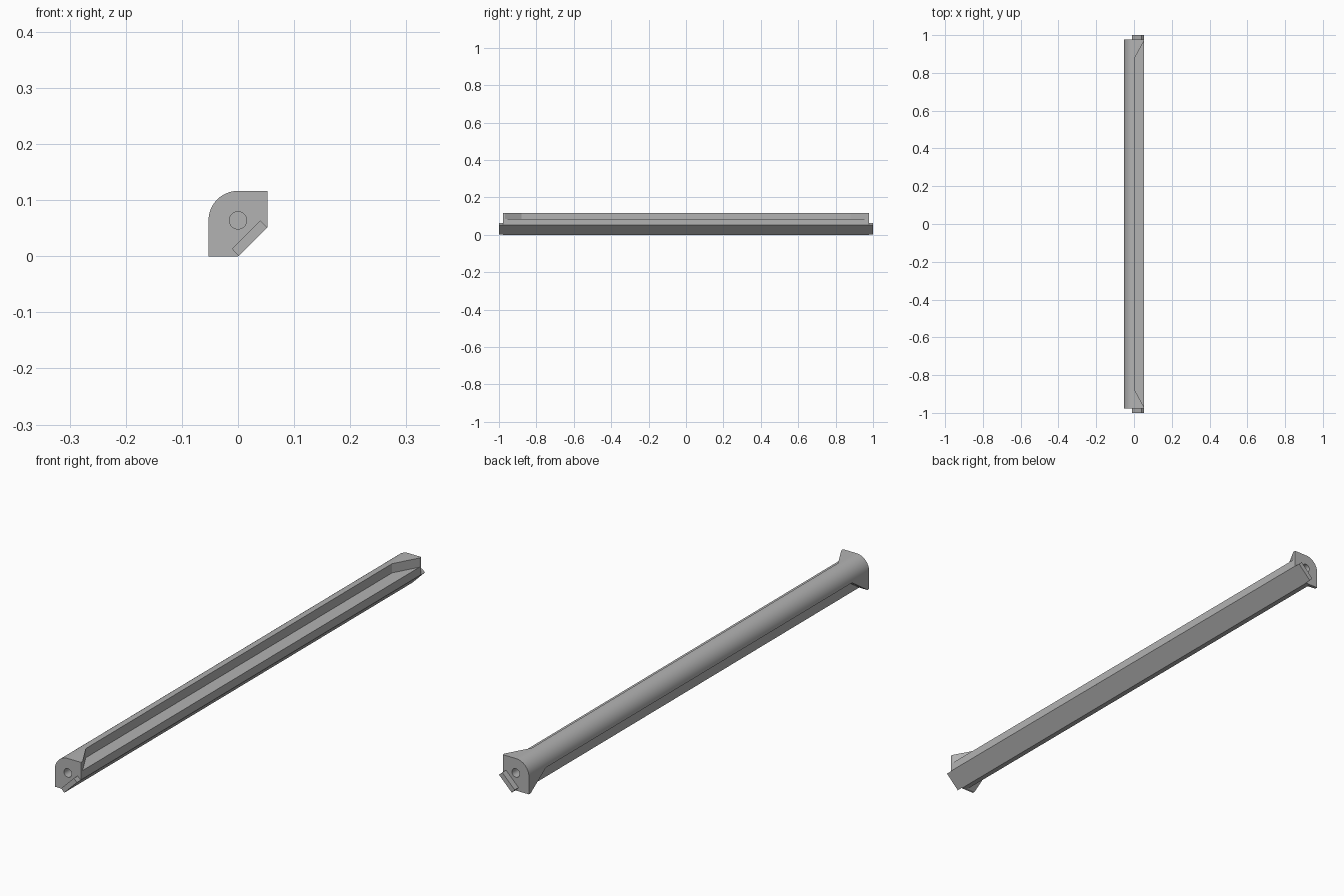
import bpy, bmesh, math
from mathutils import Vector

cube = bpy.data.objects.get("Cube")
if cube:
    bpy.data.objects.remove(cube, do_unlink=True)

GREY = (0.45, 0.45, 0.45, 1)
grey = bpy.data.materials.new("mid grey")
grey.use_nodes = True
grey.diffuse_color = GREY
grey.node_tree.nodes["Principled BSDF"].inputs["Base Color"].default_value = GREY

HALF_W, TOP, AXIS_Z = 0.0525, 0.1165, 0.064
BODY_END, FLARE_END, FLARE_START = 0.978, 0.968, 0.88


def prism(name, points, direction):
    """Extrude a flat outline along a direction."""
    bm = bmesh.new()
    face = bm.faces.new([bm.verts.new(p) for p in points])
    grown = bmesh.ops.extrude_face_region(bm, geom=[face])
    verts = [v for v in grown["geom"] if isinstance(v, bmesh.types.BMVert)]
    bmesh.ops.translate(bm, verts=verts, vec=Vector(direction))
    bmesh.ops.recalc_face_normals(bm, faces=bm.faces)
    mesh = bpy.data.meshes.new(name)
    bm.to_mesh(mesh)
    bm.free()
    mesh.materials.append(grey)
    obj = bpy.data.objects.new(name, mesh)
    bpy.context.collection.objects.link(obj)
    return obj


def activate(obj):
    bpy.ops.object.select_all(action='DESELECT')
    obj.select_set(True)
    bpy.context.view_layer.objects.active = obj


def cut(target, cutter):
    cutter.hide_render = True
    mod = target.modifiers.new("cut", 'BOOLEAN')
    mod.operation, mod.solver, mod.object = 'DIFFERENCE', 'EXACT', cutter
    activate(target)
    bpy.ops.object.modifier_apply(modifier=mod.name)
    bpy.data.objects.remove(cutter, do_unlink=True)


def flare_outline(wall, edge):
    """Long trapezoid that leaves a widening flare at each end."""
    over = (edge - wall) * 0.5
    slope = (FLARE_END - FLARE_START) / (edge - wall)
    far = FLARE_END + over * slope
    return [(wall, -FLARE_START), (edge, -FLARE_END), (edge + over, -FLARE_END),
            (edge + over, FLARE_END), (edge, FLARE_END), (wall, FLARE_START)]


# Main rail: rounded back corner, diagonal underside
arc = [(-HALF_W * math.sin(a), AXIS_Z + HALF_W * math.cos(a))
       for a in (i * math.pi / 48 for i in range(25))]
outline = arc + [(-HALF_W, 0), (0, 0), (HALF_W, 0.0525), (HALF_W, TOP)]
rail = prism("rail", [(x, -BODY_END, z) for x, z in outline], (0, 2 * BODY_END, 0))

# Step along the top right edge, and its twin along the lower left edge
cut(rail, prism("top_step_cutter",
                [(x, y, 0.083) for x, y in flare_outline(0.004, HALF_W)], (0, 0, 0.1)))
cut(rail, prism("lower_step_cutter",
                [(-0.019, y, z) for z, y in flare_outline(0.06, 0)], (-0.1, 0, 0)))

# Blind round hole in each end
ring = [(0.0155 * math.cos(a), 0.0155 * math.sin(a))
        for a in (i * math.tau / 32 for i in range(32))]
for side in (-1, 1):
    cut(rail, prism("hole_cutter", [(x, side * 1.05, AXIS_Z + z) for x, z in ring],
                    (0, -side * 0.17, 0)))

activate(rail)
bpy.ops.object.shade_smooth_by_angle(angle=math.radians(25))

# Flat strip set into the diagonal underside, poking out at both ends
strip = [(0.001, 0.0005), (0.0522, 0.0517), (0.0395, 0.0635), (-0.011, 0.0135)]
prism("diagonal_strip", [(x, -1, z) for x, z in strip], (0, 2, 0))
